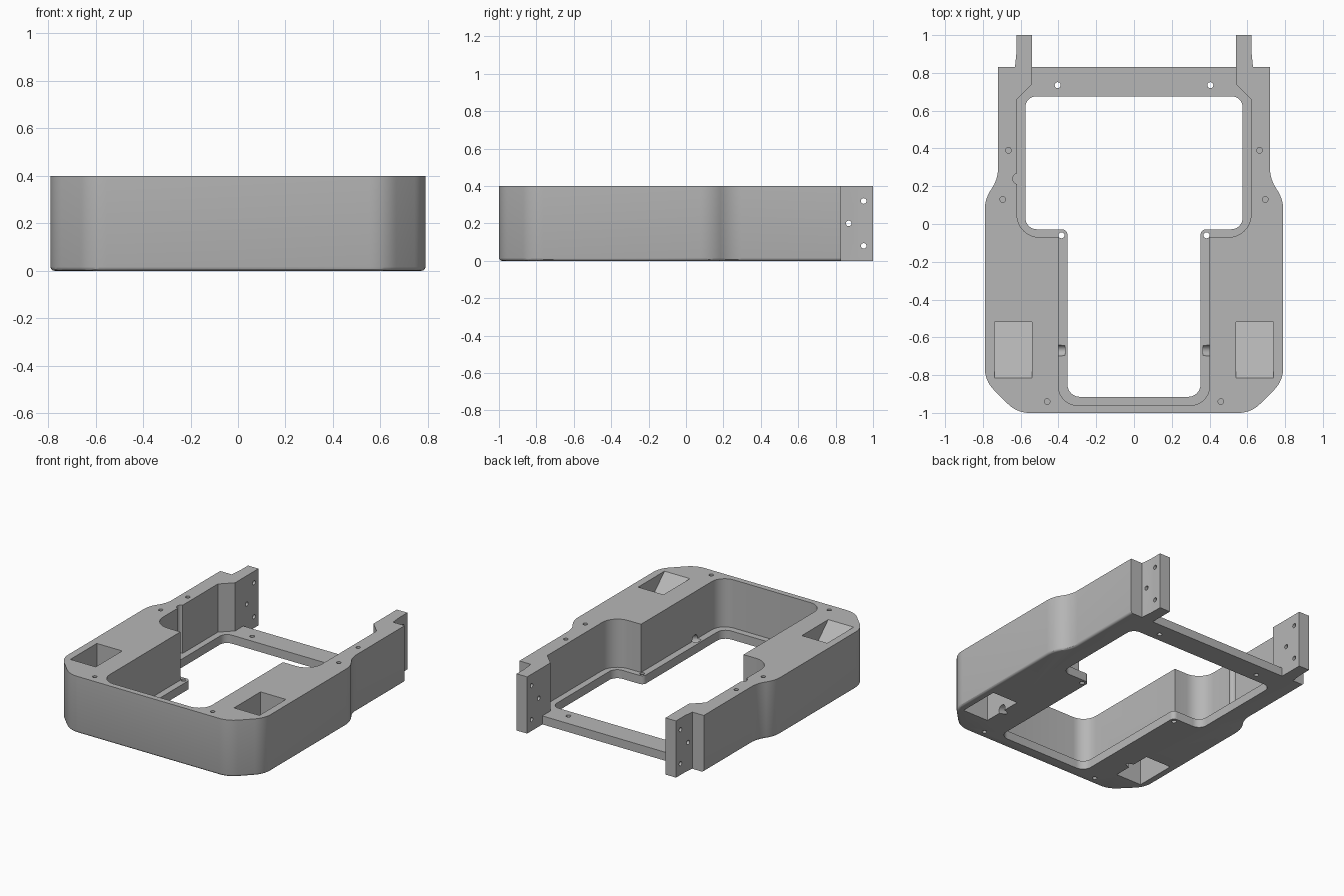
import bpy, bmesh, math
from mathutils import Vector

cube = bpy.data.objects.get("Cube")
if cube:
    bpy.data.objects.remove(cube, do_unlink=True)

HEIGHT, FLOOR = 0.4, 0.06

grey = bpy.data.materials.new("plain_grey")
grey.use_nodes = True
grey.diffuse_color = (0.47, 0.47, 0.47, 1)
grey.node_tree.nodes["Principled BSDF"].inputs["Base Color"].default_value = (0.47, 0.47, 0.47, 1)


def rounded(corners, steps=8):
    """Closed outline from (x, y, radius) corners."""
    pts = []
    for i, (x, y, r) in enumerate(corners):
        p = Vector((x, y))
        if r == 0:
            pts.append(p)
            continue
        a = (Vector(corners[i - 1][:2]) - p).normalized()
        b = (Vector(corners[(i + 1) % len(corners)][:2]) - p).normalized()
        half = a.angle(b) / 2
        centre = p + (a + b).normalized() * (r / math.sin(half))
        start = p + a * (r / math.tan(half)) - centre
        end = p + b * (r / math.tan(half)) - centre
        sweep = start.angle(end)
        for k in range(steps + 1):
            t = k / steps
            pts.append(centre + (start * math.sin((1 - t) * sweep)
                                 + end * math.sin(t * sweep)) / math.sin(sweep))
    return pts


def mirrored(half):
    """Complete a +x half outline with its mirror image."""
    return rounded(half + [(-x, y, r) for x, y, r in reversed(half)])


def add_object(name, bm):
    bmesh.ops.recalc_face_normals(bm, faces=bm.faces)
    mesh = bpy.data.meshes.new(name)
    bm.to_mesh(mesh)
    bm.free()
    ob = bpy.data.objects.new(name, mesh)
    bpy.context.collection.objects.link(ob)
    mesh.materials.append(grey)
    return ob


def prism(pts, low, high, along_x=False):
    bm = bmesh.new()
    place = (lambda a, b, c: (c, a, b)) if along_x else (lambda a, b, c: (a, b, c))
    face = bm.faces.new([bm.verts.new(place(p[0], p[1], low)) for p in pts])
    out = bmesh.ops.extrude_face_region(bm, geom=[face])
    move = Vector(place(0, 0, high - low))
    bmesh.ops.translate(bm, vec=move, verts=[v for v in out["geom"] if isinstance(v, bmesh.types.BMVert)])
    return bm


def rod(start, end, r, sides=20):
    start, end = Vector(start), Vector(end)
    bm = bmesh.new()
    bmesh.ops.create_cone(bm, cap_ends=True, segments=sides, radius1=r, radius2=r,
                          depth=(end - start).length)
    turn = (end - start).to_track_quat("Z", "Y").to_matrix()
    bmesh.ops.rotate(bm, cent=(0, 0, 0), matrix=turn, verts=bm.verts)
    bmesh.ops.translate(bm, vec=(start + end) / 2, verts=bm.verts)
    return bm


# Outer block with two rear mounting posts
outer = mirrored([(0.62, -1, 0.16), (0.79, -0.83, 0.16), (0.79, 0.135, 0.19),
                  (0.72, 0.235, 0.19), (0.72, 0.83, 0), (0.63, 0.83, 0),
                  (0.622, 0.91, 0), (0.622, 1, 0), (0.54, 1, 0), (0.54, 0.83, 0)])
bm = prism(outer, 0, HEIGHT)
# Softened lower rim, leaving the rear square
rim = [e for e in bm.edges if all(v.co.z < 0.001 for v in e.verts)
       and min(v.co.y for v in e.verts) < 0.8]
bmesh.ops.bevel(bm, geom=rim, offset=0.016, segments=3, profile=0.5, affect="EDGES")
frame = add_object("frame_body", bm)


def cut(bm):
    """Subtract a shape from the frame and discard the cutter."""
    tool = add_object("cutter", bm)
    tool.hide_render = True
    mod = frame.modifiers.new("cut", "BOOLEAN")
    mod.operation, mod.solver, mod.object = "DIFFERENCE", "EXACT", tool
    bpy.context.view_layer.objects.active = frame
    bpy.ops.object.modifier_apply(modifier=mod.name)
    bpy.data.objects.remove(tool, do_unlink=True)


# Deep cavity above the floor lip, open at the rear
cut(prism(mirrored([(0.40, -0.96, 0.1), (0.40, -0.07, 0), (0.62, -0.07, 0.12),
                    (0.62, 0.66, 0), (0.54, 0.74, 0), (0.54, 1.1, 0)]), FLOOR, 0.5))
# Opening through the floor
cut(prism(mirrored([(0.352, -0.915, 0.065), (0.352, -0.028, 0.03),
                    (0.575, -0.028, 0.06), (0.575, 0.675, 0.055)]), -0.1, 0.2))
# Upright groove in the right inner wall
cut(rod((-0.612, 0.24, FLOOR + 0.001), (-0.612, 0.24, 0.5), 0.03))

for s in (-1, 1):
    x0, x1 = sorted((0.54 * s, 0.738 * s))
    # Sloped pockets above and below a slanted panel
    cut(prism([(-0.815, HEIGHT), (-0.815, 0.5), (-0.52, 0.5), (-0.52, 0.12)], x0, x1, True))
    cut(prism([(-0.815, 0.28), (-0.815, -0.1), (-0.52, -0.1), (-0.52, 0.015)], x0, x1, True))
    # Cable channel leading inward from the lower pocket
    cut(rod((0.58 * s, -0.67, 0.005), (0.37 * s, -0.67, 0.075), 0.03))
    # Blind screw holes in the top and bottom
    for x, y in ((0.665, 0.39), (0.695, 0.13), (0.46, -0.94)):
        cut(rod((x * s, y, 0.28), (x * s, y, 0.5), 0.015, 16))
    cut(rod((0.46 * s, -0.94, -0.1), (0.46 * s, -0.94, 0.1), 0.015, 16))
    # Through holes in the rear rail and the lip
    for x, y in ((0.404, 0.735), (0.384, -0.06)):
        cut(rod((x * s, y, -0.1), (x * s, y, 0.15), 0.016, 16))
    # Cross holes in the rear post
    for y, z in ((0.95, 0.32), (0.87, 0.2), (0.95, 0.08)):
        cut(rod((0.5 * s, y, z), (0.7 * s, y, z), 0.015, 16))

bpy.ops.object.select_all(action="DESELECT")
frame.select_set(True)
bpy.context.view_layer.objects.active = frame
bpy.ops.object.shade_smooth_by_angle(angle=math.radians(30))
